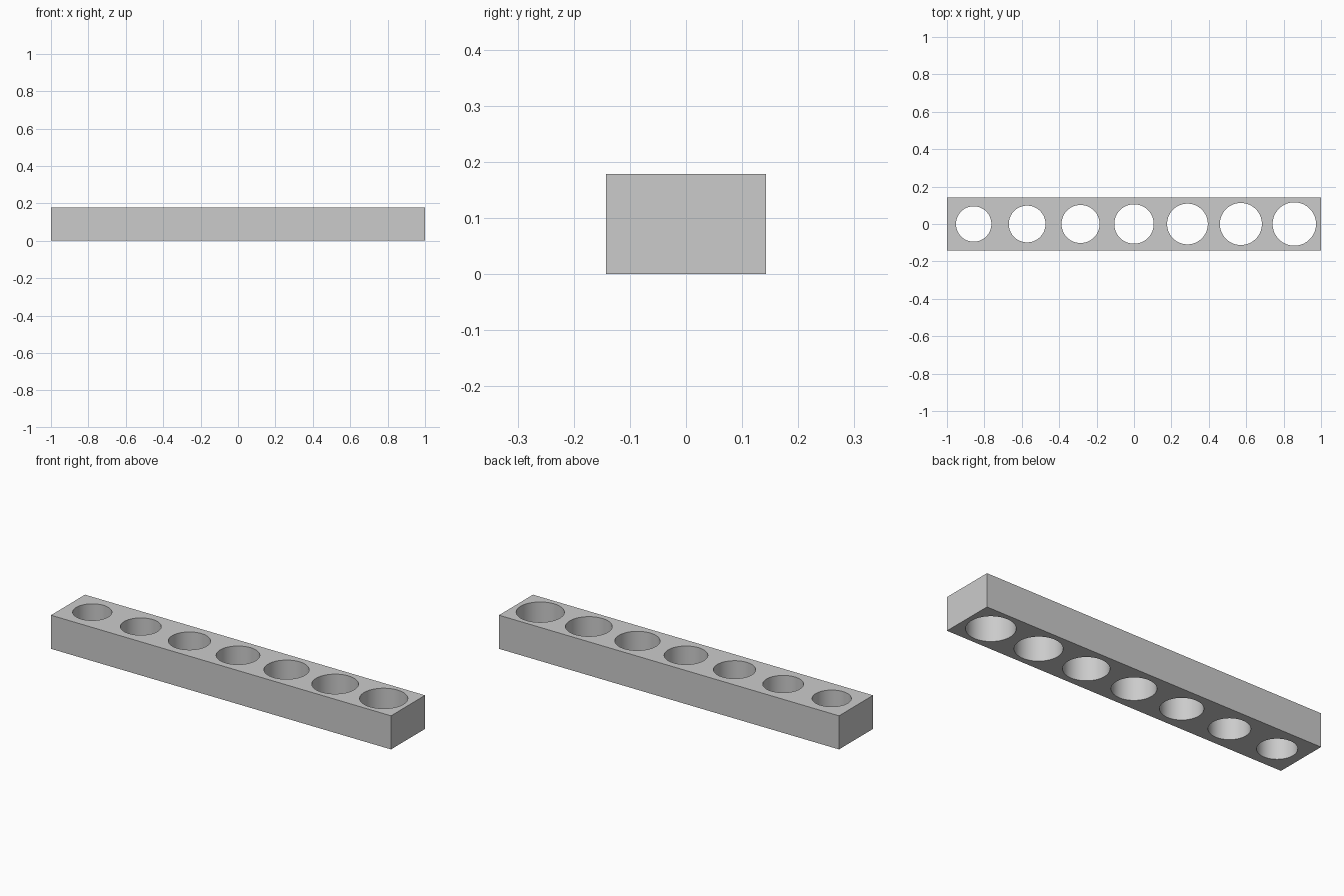
import bpy
import math

cube = bpy.data.objects.get("Cube")
if cube:
    bpy.data.objects.remove(cube, do_unlink=True)

COUNT = 7
PITCH = 2 / COUNT          # each hole sits in one square cell
HEIGHT = PITCH * 0.625
SMALLEST, STEP = 0.0946, 0.00357

grey = bpy.data.materials.new("light_grey")
grey.use_nodes = True
colour = (0.6, 0.6, 0.6, 1)
grey.diffuse_color = colour
grey.node_tree.nodes["Principled BSDF"].inputs["Base Color"].default_value = colour

# Rectangular bar
bpy.ops.mesh.primitive_cube_add(size=1, location=(0, 0, HEIGHT / 2))
bar = bpy.context.object
bar.name = "gauge_bar"
bar.scale = (COUNT * PITCH, PITCH, HEIGHT)
bpy.ops.object.transform_apply(location=False, rotation=False, scale=True)
bar.data.materials.append(grey)

# Through holes, widening evenly towards +x
for i in range(COUNT):
    bpy.ops.mesh.primitive_cylinder_add(
        vertices=96, radius=SMALLEST + i * STEP, depth=HEIGHT * 2,
        location=((i - (COUNT - 1) / 2) * PITCH, 0, HEIGHT / 2))
    cutter = bpy.context.object
    cutter.name = f"hole_cutter_{i + 1}"
    cutter.data.materials.append(grey)
    cutter.hide_render = True
    cut = bar.modifiers.new(f"hole_{i + 1}", 'BOOLEAN')
    cut.operation = 'DIFFERENCE'
    cut.solver = 'EXACT'
    cut.object = cutter

# Bake the holes, then drop the cutters
bpy.ops.object.select_all(action='DESELECT')
bar.select_set(True)
bpy.context.view_layer.objects.active = bar
for cut in list(bar.modifiers):
    cutter = cut.object
    bpy.ops.object.modifier_apply(modifier=cut.name)
    bpy.data.objects.remove(cutter, do_unlink=True)

# Smooth hole walls with crisp rims
bpy.ops.object.shade_smooth_by_angle(angle=math.radians(30))
